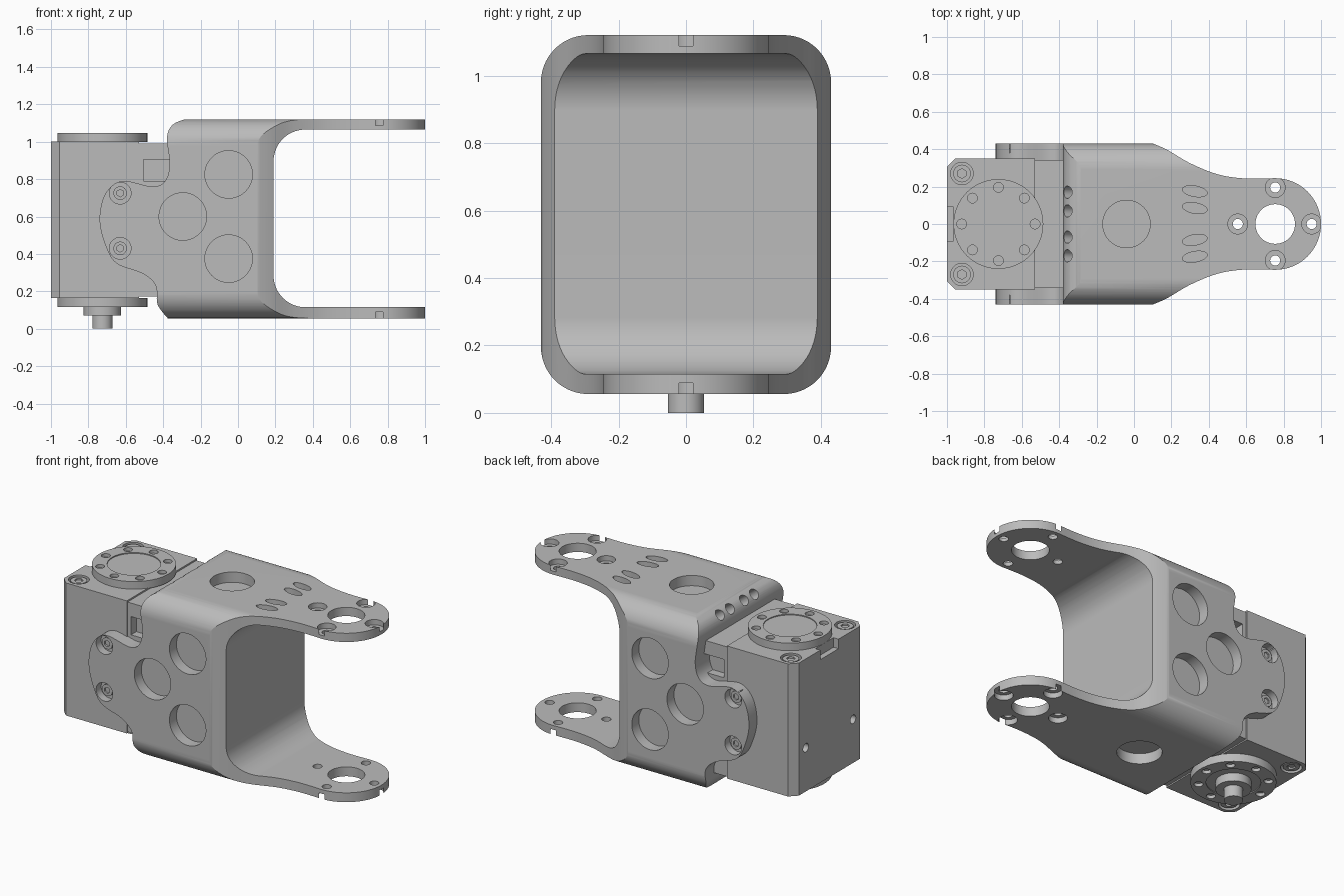
import bpy, bmesh, math
from mathutils import Vector, Matrix

cube = bpy.data.objects.get("Cube")
if cube:
    bpy.data.objects.remove(cube, do_unlink=True)

grey = bpy.data.materials.new("machined_grey")
grey.use_nodes = True
grey.diffuse_color = (0.5, 0.5, 0.5, 1)
grey.node_tree.nodes["Principled BSDF"].inputs["Base Color"].default_value = (0.5, 0.5, 0.5, 1)


def make(name, bm):
    bmesh.ops.recalc_face_normals(bm, faces=bm.faces)
    mesh = bpy.data.meshes.new(name)
    bm.to_mesh(mesh)
    bm.free()
    mesh.materials.append(grey)
    obj = bpy.data.objects.new(name, mesh)
    bpy.context.collection.objects.link(obj)
    return obj


def extrude(name, outline, place, start, end):
    """Extrude a 2D outline; place(u, v, w) maps it into space."""
    bm = bmesh.new()
    face = bm.faces.new([bm.verts.new(place(u, v, start)) for u, v in outline])
    new = bmesh.ops.extrude_face_region(bm, geom=[face])["geom"]
    shift = Vector(place(0, 0, end)) - Vector(place(0, 0, start))
    bmesh.ops.translate(bm, vec=shift, verts=[g for g in new if isinstance(g, bmesh.types.BMVert)])
    return make(name, bm)


def box(name, low, high):
    bm = bmesh.new()
    bmesh.ops.create_cube(bm, size=1)
    low, high = Vector(low), Vector(high)
    bmesh.ops.scale(bm, vec=high - low, verts=bm.verts)
    bmesh.ops.translate(bm, vec=(low + high) / 2, verts=bm.verts)
    return make(name, bm)


def cylinder(name, centre, radius, depth, axis=(0, 0, 1), sides=40, stretch=1, spin=0):
    bm = bmesh.new()
    turn = Vector(axis).to_track_quat("Z", "Y").to_matrix().to_4x4()
    matrix = (Matrix.Translation(centre) @ turn @ Matrix.Rotation(spin, 4, "Z")
              @ Matrix.Diagonal((stretch, 1, 1, 1)))
    bmesh.ops.create_cone(bm, cap_ends=True, segments=sides, radius1=radius,
                          radius2=radius, depth=depth, matrix=matrix)
    return make(name, bm)


def boolean(target, cutter, operation="DIFFERENCE"):
    mod = target.modifiers.new("cut", "BOOLEAN")
    mod.object, mod.operation, mod.solver = cutter, operation, "EXACT"
    bpy.context.view_layer.objects.active = target
    bpy.ops.object.modifier_apply(modifier=mod.name)
    bpy.data.objects.remove(cutter, do_unlink=True)


def drill(target, *args, **options):
    boolean(target, cylinder("cutter", *args, **options))


def arc(cx, cy, r, a0, a1, n=14):
    angles = [math.radians(a0 + (a1 - a0) * i / n) for i in range(n + 1)]
    return [(cx + r * math.cos(a), cy + r * math.sin(a)) for a in angles]


def smooth(points, steps=6):
    """Run a smooth curve through a few points."""
    p = [Vector(q) for q in [points[0], *points, points[-1]]]
    out = []
    for a, b, c, d in zip(p, p[1:], p[2:], p[3:]):
        for i in range(steps):
            t = i / steps
            out.append(tuple((b * 2 + (c - a) * t + (a * 2 - b * 5 + c * 4 - d) * t * t
                              + (b * 3 - a - c * 3 + d) * t ** 3) / 2))
    return out + [points[-1]]


def screw(name, centre, radius, axis):
    head = cylinder(name, centre, radius, 0.03, axis)
    drill(head, Vector(centre) + Vector(axis) * 0.02, radius * 0.55, 0.03, axis, sides=6)


# Bracket: side outline, trimmed by the plan outline and the rounded cross-section
LOW, HIGH, MID = 0.056, 1.12, 0.588
side = smooth([(-0.28, 1.121), (-0.35, 1.09), (-0.38, 1.02), (-0.365, 0.88), (-0.39, 0.79),
               (-0.46, 0.76), (-0.62, 0.79), (-0.71, 0.72), (-0.74, 0.585), (-0.71, 0.45),
               (-0.65, 0.35), (-0.51, 0.295), (-0.44, 0.23), (-0.43, 0.13), (-0.375, 0.055)])
side += [(1.1, 0.055), (1.1, 0.115)] + arc(0.36, 0.285, 0.17, 270, 180)
side += arc(0.36, 0.895, 0.17, 180, 90) + [(1.1, 1.065), (1.1, 1.121)]
bracket = extrude("bracket", side, lambda u, v, w: (u, w, v), -0.6, 0.6)

flank = smooth([(0.1, 0.431), (0.18, 0.395), (0.3, 0.325), (0.45, 0.265), (0.6, 0.243), (0.755, 0.245)])
plan = [(-1, 0.431)] + flank + arc(0.755, 0, 0.245, 90, -90, 32)[1:-1]
plan += [(x, -y) for x, y in reversed(flank)] + [(-1, -0.431)]
boolean(bracket, extrude("plan", plan, lambda u, v, w: (u, v, w), -0.2, 1.4), "INTERSECT")

section = []
for sy, sz, a in ((1, 1, 0), (-1, 1, 90), (-1, -1, 180), (1, -1, 270)):
    section += arc(sy * 0.29, MID + sz * (HIGH - MID - 0.14), 0.14, a, a + 90)
boolean(bracket, extrude("section", section, lambda u, v, w: (w, u, v), -1.2, 1.3), "INTERSECT")

# Bracket arms: hub holes and counterbored bolt holes
drill(bracket, (0.755, 0, MID), 0.106, 2, sides=48)
for x, y in ((0.555, 0), (0.95, 0), (0.755, 0.195), (0.755, -0.195)):
    drill(bracket, (x, y, MID), 0.027, 2, sides=24)
    for z in (LOW, HIGH):
        drill(bracket, (x, y, z), 0.053, 0.066, sides=32)

# Bracket lightening pockets, top, bottom and both sides
for z in (LOW, HIGH):
    drill(bracket, (-0.04, 0, z), 0.127, 0.13, sides=48)
for s in (-1, 1):
    for x, z in ((-0.05, 0.825), (-0.05, 0.375), (-0.295, 0.6)):
        drill(bracket, (x, s * 0.43, z), 0.127, 0.14, (0, s, 0), sides=48)
    for z in (0.725, 0.43):
        drill(bracket, (-0.63, s * 0.43, z), 0.058, 0.1, (0, s, 0))
        screw("ear_screw", (-0.63, s * 0.388, z), 0.036, (0, s, 0))

# Slanted screw openings on the top
for y in (-0.175, -0.085, 0.085, 0.175):
    spin = math.radians(10 if y < 0 else -10)
    drill(bracket, (0.325, y, HIGH), 0.028, 0.08, sides=32, stretch=2.4, spin=spin)
for y in (-0.17, -0.07, 0.07, 0.17):
    drill(bracket, (-0.355, y, 1.08), 0.033, 0.12, (-0.8, 0, 0.6), sides=28)

# Motor housing with chamfered end corners
outline = [(-0.53, 0.35), (-0.955, 0.35), (-1, 0.305), (-1, -0.305), (-0.955, -0.35), (-0.53, -0.35)]
housing = extrude("motor_housing", outline, lambda u, v, w: (u, v, w), 0.165, 1.0)
boolean(housing, box("cutter", (-1.1, -0.09, 0.94), (-0.965, 0.09, 1.1)))
for y in (-0.235, 0.235):
    drill(housing, (-1, y, 0.44), 0.027, 0.1, (1, 0, 0), sides=24)
for z, s in ((1.0, 1), (0.165, -1)):
    for y in (-0.27, 0.27):
        drill(housing, (-0.92, y, z), 0.06, 0.06)
        screw("housing_screw", (-0.92, y, z - s * 0.02), 0.047, (0, 0, s))

# Rear motor section with a cable slot on each side
rear = box("motor_rear", (-0.54, -0.343, 0.173), (0, 0.343, 0.99))
for s in (-1, 1):
    ys = sorted((s * 0.29, s * 0.4))
    boolean(rear, box("cutter", (-0.505, ys[0], 0.79), (-0.3, ys[1], 0.905)))

# Output horns with a ring of bolt holes
for name, z, s in (("upper_horn", 1.0225, 1), ("lower_horn", 0.14, -1)):
    horn = cylinder(name, (-0.725, 0, z), 0.24, 0.05, sides=64)
    face = z + s * 0.025
    drill(horn, (-0.725, 0, face), 0.153, 0.012, sides=64)
    for i in range(8):
        a = math.tau * i / 8
        drill(horn, (-0.725 + 0.196 * math.cos(a), 0.196 * math.sin(a), face), 0.026, 0.04, sides=24)

# Lower shaft
cylinder("shaft_collar", (-0.725, 0, 0.1), 0.1, 0.06, sides=48)
cylinder("shaft_tip", (-0.725, 0, 0.045), 0.054, 0.09, sides=40)

# Smooth shading with sharp edges
for obj in [o for o in bpy.context.scene.objects if o.type == "MESH"]:
    bpy.ops.object.select_all(action="DESELECT")
    obj.select_set(True)
    bpy.context.view_layer.objects.active = obj
    bpy.ops.object.shade_smooth_by_angle(angle=math.radians(25))
    obj.modifiers.new("even_normals", "WEIGHTED_NORMAL").keep_sharp = True
